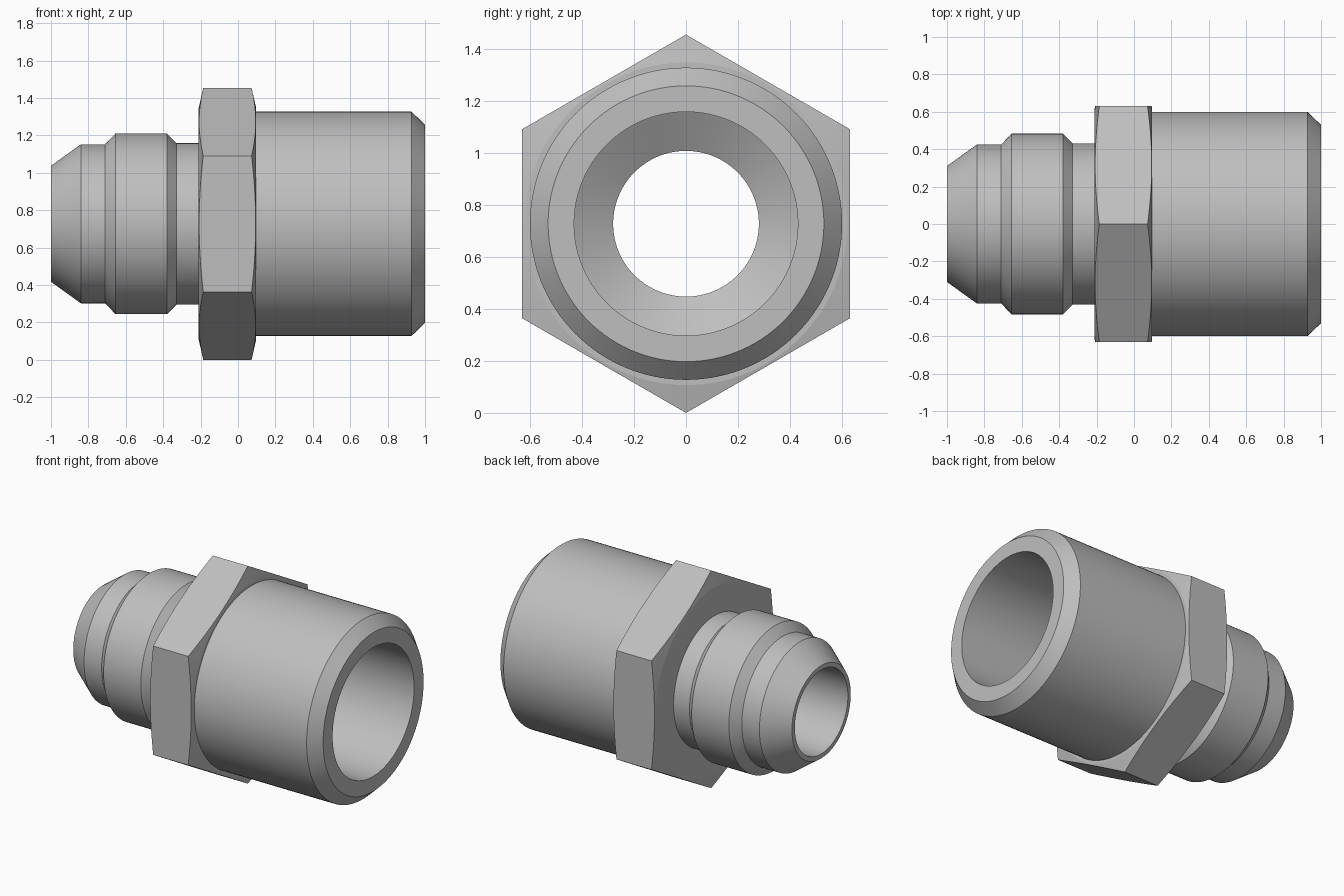
import bpy
import bmesh
from math import cos, sin, pi, radians

AXIS_Z = 0.727      # height of the pipe axis
SEGMENTS = 120

cube = bpy.data.objects.get("Cube")
if cube:
    bpy.data.objects.remove(cube, do_unlink=True)

steel = bpy.data.materials.new("grey_steel")
steel.use_nodes = True
colour = (0.52, 0.52, 0.52, 1)
steel.diffuse_color = colour
steel.node_tree.nodes["Principled BSDF"].inputs["Base Color"].default_value = colour


def loft(name, profile, sides, closed=True):
    """Turn (x, radius) points around the pipe axis; cap the ends if open."""
    bm = bmesh.new()
    rings = []
    for x, r in profile:
        angles = [2 * pi * i / sides for i in range(sides)]
        rings.append([bm.verts.new((x, r * sin(a), AXIS_Z + r * cos(a))) for a in angles])
    pairs = list(zip(rings, rings[1:]))
    if closed:
        pairs.append((rings[-1], rings[0]))
    else:
        bm.faces.new(rings[0])
        bm.faces.new(rings[-1])
    for a, b in pairs:
        for i in range(sides):
            j = (i + 1) % sides
            bm.faces.new((a[i], a[j], b[j], b[i]))
    bmesh.ops.recalc_face_normals(bm, faces=bm.faces)
    mesh = bpy.data.meshes.new(name)
    bm.to_mesh(mesh)
    bm.free()
    mesh.materials.append(steel)
    obj = bpy.data.objects.new(name, mesh)
    bpy.context.collection.objects.link(obj)
    return obj


def smooth(obj, degrees):
    bpy.ops.object.select_all(action="DESELECT")
    obj.select_set(True)
    bpy.context.view_layer.objects.active = obj
    bpy.ops.object.shade_smooth_by_angle(angle=radians(degrees))


# Hollow body: coned nose, threaded collar, neck, wide pipe, stepped bore
body = loft("fitting_body", [
    (-1.0, 0.31), (-0.84, 0.425), (-0.71, 0.425), (-0.655, 0.483),
    (-0.38, 0.483), (-0.328, 0.431), (-0.15, 0.431), (-0.15, 0.6),
    (0.927, 0.6), (1.0, 0.53),
    (1.0, 0.43), (0.0, 0.43), (-0.09, 0.28), (-1.0, 0.28),
], SEGMENTS)
smooth(body, 25)

# Hexagonal nut with its corners turned down by a chamfered ring
nut = loft("hex_nut", [(-0.21, 0.727), (0.097, 0.727)], 6, closed=False)
cutter = loft("nut_chamfer_cutter", [
    (-0.21, 0.431), (-0.21, 0.62), (-0.184, 0.735),
    (0.071, 0.735), (0.097, 0.62), (0.097, 0.431),
], SEGMENTS)
cutter.hide_render = True
trim = nut.modifiers.new("corner_trim", "BOOLEAN")
trim.operation = "INTERSECT"
trim.solver = "EXACT"
trim.object = cutter
bpy.ops.object.select_all(action="DESELECT")
nut.select_set(True)
bpy.context.view_layer.objects.active = nut
bpy.ops.object.modifier_apply(modifier=trim.name)
bpy.data.objects.remove(cutter, do_unlink=True)
smooth(nut, 9)
